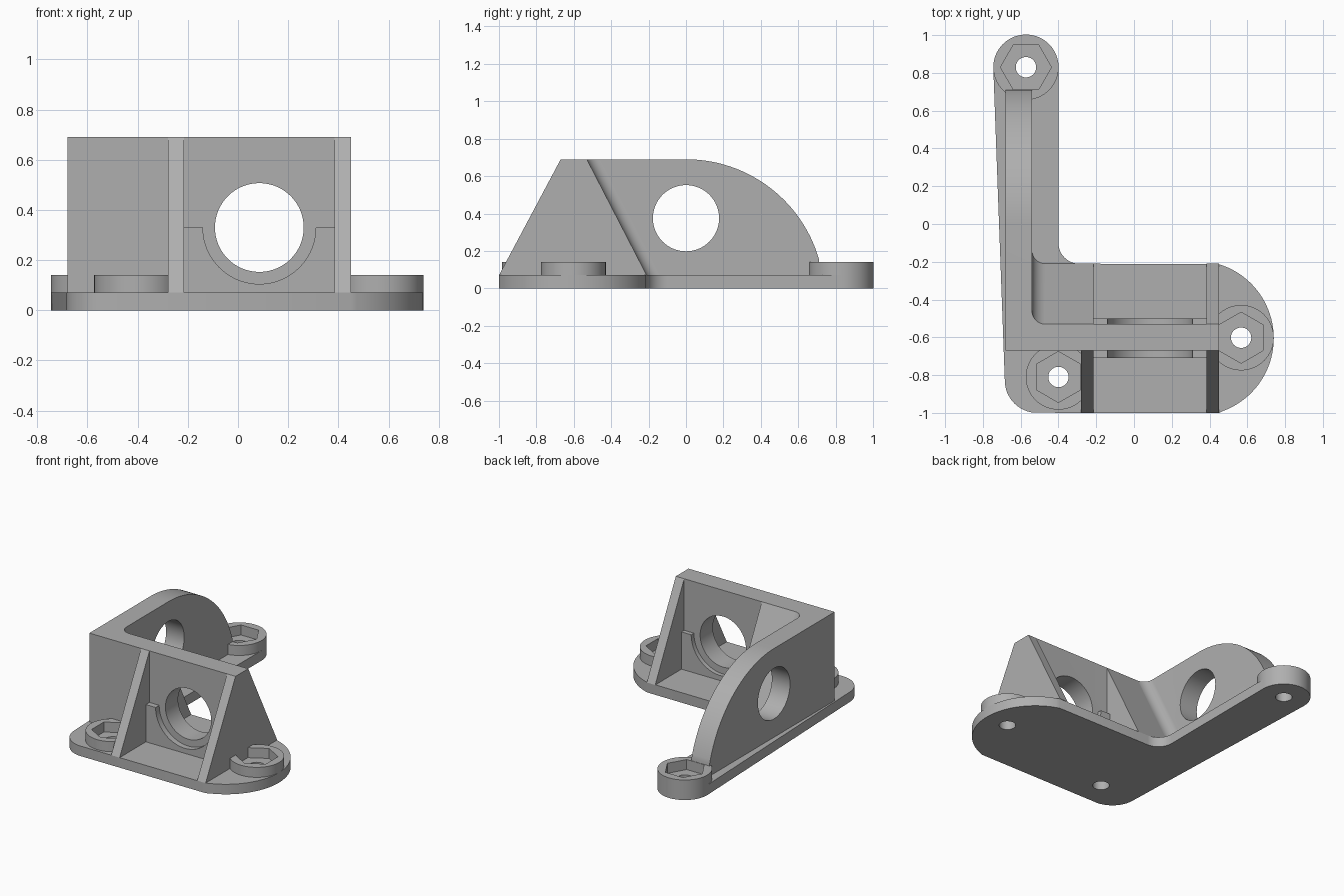
import bpy, bmesh
from math import sin, cos, radians

cube = bpy.data.objects.get("Cube")
if cube:
    bpy.data.objects.remove(cube)

grey = bpy.data.materials.new("plain grey")
grey.use_nodes = True
GREY = (0.43, 0.43, 0.43, 1)
grey.diffuse_color = GREY
grey.node_tree.nodes["Principled BSDF"].inputs["Base Color"].default_value = GREY

# Main dimensions
PLATE, BOSS, TOP = 0.07, 0.14, 0.69
WALL_FRONT, WALL_BACK = -0.67, -0.53
SIDE_OUT, SIDE_IN, WALL_END = -0.68, -0.54, 0.45
RIB_IN_L, RIB_IN_R = -0.215, 0.385
RIB_FRONT, RIB_BACK = -1.0, -0.21
BORE = (0.085, 0.33)


def arc(cx, cy, r, a, b, n):
    """Points on a circle from angle a to b in degrees."""
    return [(cx + r * cos(radians(a + (b - a) * i / n)),
             cy + r * sin(radians(a + (b - a) * i / n))) for i in range(n + 1)]


def circle(cx, cy, r, n=64, start=0):
    return arc(cx, cy, r, start, start + 360, n)[:-1]


def prism(name, points, axis, lo, hi, shift=0):
    """Extrude a flat outline along an axis; shift slides the low end in y."""
    place = {"x": lambda u, v, w: (w, u, v),
             "y": lambda u, v, w: (u, w, v),
             "z": lambda u, v, w: (u, v, w)}[axis]
    bm = bmesh.new()
    low = [bm.verts.new(place(u, v + shift, lo)) for u, v in points]
    high = [bm.verts.new(place(u, v, hi)) for u, v in points]
    bm.faces.new(low)
    bm.faces.new(high)
    for i in range(len(low)):
        j = (i + 1) % len(low)
        bm.faces.new((low[i], low[j], high[j], high[i]))
    bmesh.ops.recalc_face_normals(bm, faces=bm.faces)
    mesh = bpy.data.meshes.new(name)
    bm.to_mesh(mesh)
    bm.free()
    mesh.materials.append(grey)
    ob = bpy.data.objects.new(name, mesh)
    bpy.context.collection.objects.link(ob)
    return ob


def select(ob):
    bpy.ops.object.select_all(action="DESELECT")
    ob.select_set(True)
    bpy.context.view_layer.objects.active = ob


def combine(ob, tool, operation):
    """Apply a boolean and discard the tool."""
    mod = ob.modifiers.new("boolean", "BOOLEAN")
    mod.operation, mod.object, mod.solver = operation, tool, "EXACT"
    select(ob)
    bpy.ops.object.modifier_apply(modifier=mod.name)
    bpy.data.objects.remove(tool)


def finish(*parts):
    for ob in parts:
        select(ob)
        bpy.ops.object.shade_smooth_by_angle(angle=radians(30))


# Base plate with a rounded foot, a long arm and an inner fillet
outline = (arc(-0.572, 0.83, 0.173, 0, 180, 32)
           + arc(-0.512, -0.828, 0.172, 180, 270, 16)
           + arc(0.33, -0.605, 0.41, -73, 73, 40)
           + arc(-0.29, -0.10, 0.11, 270, 180, 16))
for i, (x, y) in enumerate(outline):
    if 49 <= i < 90 and x < WALL_END + 0.005:
        outline[i] = (WALL_END, RIB_FRONT if y < -0.6 else RIB_BACK)
base = prism("base_plate", outline, "z", 0, PLATE)

# Screw bosses with hexagonal nut pockets and through holes
for x, y, turn in ((-0.572, 0.83, 0), (-0.40, -0.81, 30), (0.567, -0.602, 30)):
    boss = prism("boss", circle(x, y, 0.173), "z", PLATE, BOSS)
    combine(boss, prism("pocket", circle(x, y, 0.135, 6, turn), "z",
                        PLATE - 0.02, BOSS + 0.1), "DIFFERENCE")
    combine(base, boss, "UNION")
    combine(base, prism("screw_hole", circle(x, y, 0.054, 40), "z", -0.1, 0.3),
            "DIFFERENCE")

# L-shaped upright walls, the side wall rounded down toward the arm
plan = ([(SIDE_OUT, WALL_FRONT), (WALL_END, WALL_FRONT), (WALL_END, WALL_BACK)]
        + arc(-0.47, -0.46, 0.07, 270, 180, 12)
        + [(SIDE_IN, 0.71), (SIDE_OUT, 0.71)])
walls = prism("upright_walls", plan, "z", PLATE, TOP)
profile = ([(-0.9, 0), (0.71, 0)] + arc(0, -0.05, 0.74, 16.4, 90, 40) + [(-0.9, TOP)])
combine(walls, prism("wall_profile", profile, "x", -1, 1), "INTERSECT")
combine(walls, prism("side_hole", circle(0, 0.375, 0.177), "x", -0.8, -0.45), "DIFFERENCE")
combine(walls, prism("bore", circle(*BORE, 0.177), "y", -0.8, -0.4), "DIFFERENCE")

# Half-round seats on both faces of the front wall
seat = ([(RIB_IN_L, PLATE), (RIB_IN_R, PLATE), (RIB_IN_R, BORE[1])]
        + arc(*BORE, 0.225, 0, -180, 40) + [(RIB_IN_L, BORE[1])])
front_seat = prism("front_seat", seat, "y", -0.71, WALL_FRONT)
back_seat = prism("back_seat", seat, "y", WALL_BACK, -0.50)

# Triangular ribs, and the wide gusset in the inside corner
front_tri = [(WALL_FRONT, PLATE), (WALL_FRONT, TOP), (RIB_FRONT, PLATE)]
back_tri = [(WALL_BACK, PLATE), (WALL_BACK, TOP), (RIB_BACK, PLATE)]
ribs = [prism("front_right_rib", front_tri, "x", -0.28, RIB_IN_L),
        prism("front_left_rib", front_tri, "x", RIB_IN_R, WALL_END),
        prism("back_left_rib", back_tri, "x", RIB_IN_R, WALL_END),
        prism("corner_gusset", back_tri, "x", SIDE_IN, RIB_IN_L)]

# Sloping fillet where the gusset meets the side wall
corner = [(SIDE_IN, WALL_BACK)] + arc(-0.47, -0.46, 0.07, 270, 180, 12)
fillet = prism("gusset_fillet", corner, "z", PLATE, TOP - 0.001, RIB_BACK - WALL_BACK)

finish(base, walls, front_seat, back_seat, fillet, *ribs)
